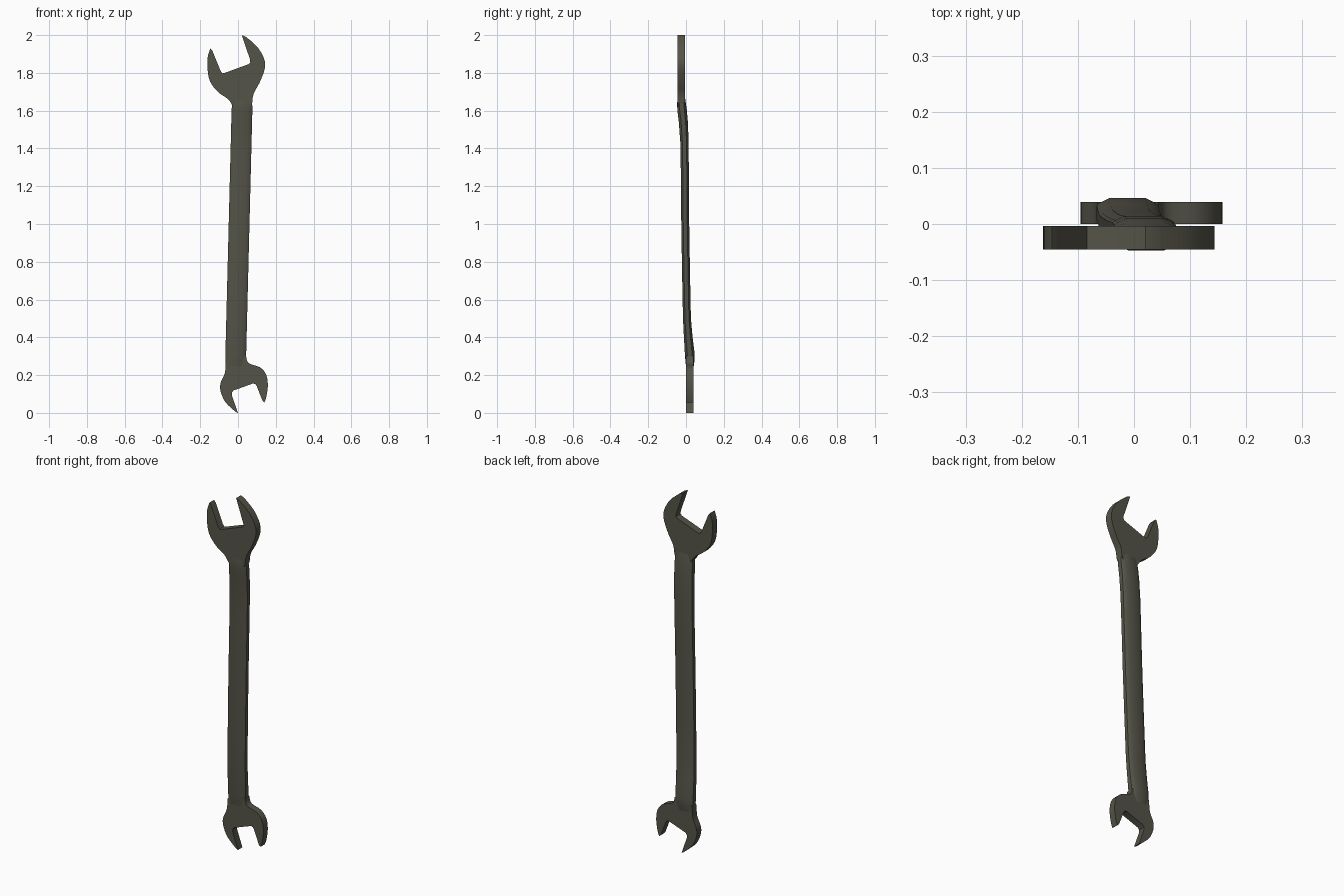
import bpy, bmesh
from mathutils import Vector

steel = bpy.data.materials.new("dark_steel")
steel.diffuse_color = (0.09, 0.088, 0.066, 1)


def finish(name, bm, angle):
    bmesh.ops.recalc_face_normals(bm, faces=bm.faces)
    me = bpy.data.meshes.new(name)
    bm.to_mesh(me)
    bm.free()
    ob = bpy.data.objects.new(name, me)
    bpy.context.collection.objects.link(ob)
    me.materials.append(steel)
    bpy.ops.object.select_all(action='DESELECT')
    ob.select_set(True)
    bpy.context.view_layer.objects.active = ob
    bpy.ops.object.shade_smooth_by_angle(angle=angle)
    return ob


def spline(points, steps=4):
    """Smooth open curve through the points (Catmull-Rom)."""
    p = [Vector(q) for q in points]
    p = [p[0]] + p + [p[-1]]
    out = []
    for a, b, c, d in zip(p, p[1:], p[2:], p[3:]):
        for i in range(steps):
            t = i / steps
            out.append(0.5 * (2 * b + (c - a) * t + (2 * a - 5 * b + 4 * c - d) * t * t
                              + (3 * b - a - 3 * c + d) * t ** 3))
    return out + [p[-1]]


def head(name, side_a, neck, side_b, jaw, y0, y1):
    outline = spline(side_a) + [Vector(n) for n in neck] + spline(side_b) + [Vector(j) for j in jaw]
    bm = bmesh.new()
    f = bm.faces.new([bm.verts.new((v.x, y0, v.y)) for v in outline])
    ext = bmesh.ops.extrude_face_region(bm, geom=[f])
    moved = [v for v in ext['geom'] if isinstance(v, bmesh.types.BMVert)]
    bmesh.ops.translate(bm, verts=moved, vec=(0, y1 - y0, 0))
    return finish(name, bm, 0.6)


# Large open end at the top
head("large_jaw",
     [(0.04, 1.992), (0.10, 1.94), (0.138, 1.875), (0.141, 1.82), (0.115, 1.75), (0.083, 1.69), (0.075, 1.64)],
     [(0.05, 1.60), (-0.008, 1.60)],
     [(-0.034, 1.635), (-0.055, 1.663), (-0.107, 1.70), (-0.148, 1.755), (-0.161, 1.82), (-0.16, 1.885), (-0.146, 1.93)],
     [(-0.136, 1.918), (-0.092, 1.81), (-0.084, 1.798), (-0.07, 1.80), (0.056, 1.846), (0.065, 1.855), (0.064, 1.87), (0.02, 2.0)],
     -0.045, -0.004)

# Small open end at the bottom
head("small_jaw",
     [(-0.012, 0.005), (-0.065, 0.055), (-0.091, 0.11), (-0.093, 0.155), (-0.07, 0.21), (-0.065, 0.27)],
     [(-0.04, 0.31), (0.018, 0.31)],
     [(0.043, 0.30), (0.057, 0.263), (0.115, 0.242), (0.148, 0.205), (0.158, 0.15), (0.151, 0.09), (0.14, 0.055)],
     [(0.13, 0.063), (0.1, 0.14), (0.093, 0.152), (0.08, 0.156), (-0.025, 0.118), (-0.033, 0.107), (-0.033, 0.093), (0.0, 0.0)],
     0.0, 0.039)

# Bent handle: chamfered section lofted through (z, y centre, half width, half thickness)
rings = [(0.23, 0.020, 0.046, 0.018), (0.275, 0.021, 0.053, 0.024), (0.31, 0.020, 0.055, 0.026),
         (0.40, 0.012, 0.055, 0.023), (0.50, 0.005, 0.055, 0.021), (0.75, 0.0, 0.055, 0.021),
         (1.0, -0.004, 0.055, 0.021), (1.25, -0.006, 0.055, 0.021), (1.43, -0.008, 0.055, 0.022),
         (1.54, -0.014, 0.055, 0.024), (1.605, -0.021, 0.055, 0.025), (1.64, -0.024, 0.053, 0.023),
         (1.68, -0.0245, 0.046, 0.018)]
section = [(1, 0.5), (0.9, 0.68), (0.6, 1), (-0.6, 1), (-0.9, 0.68), (-1, 0.5)]
section += [(-u, -v) for u, v in section]

bm = bmesh.new()
loops = []
for z, cy, w, t in rings:
    cx = -0.012 + 0.033 * (z - 0.3) / 1.3
    loops.append([bm.verts.new((cx + u * w, cy + v * t, z)) for u, v in section])
n = len(section)
for a, b in zip(loops, loops[1:]):
    for i in range(n):
        j = (i + 1) % n
        bm.faces.new((a[i], a[j], b[j], b[i]))
bm.faces.new(loops[0])
bm.faces.new(loops[-1])
finish("handle", bm, 0.5)
